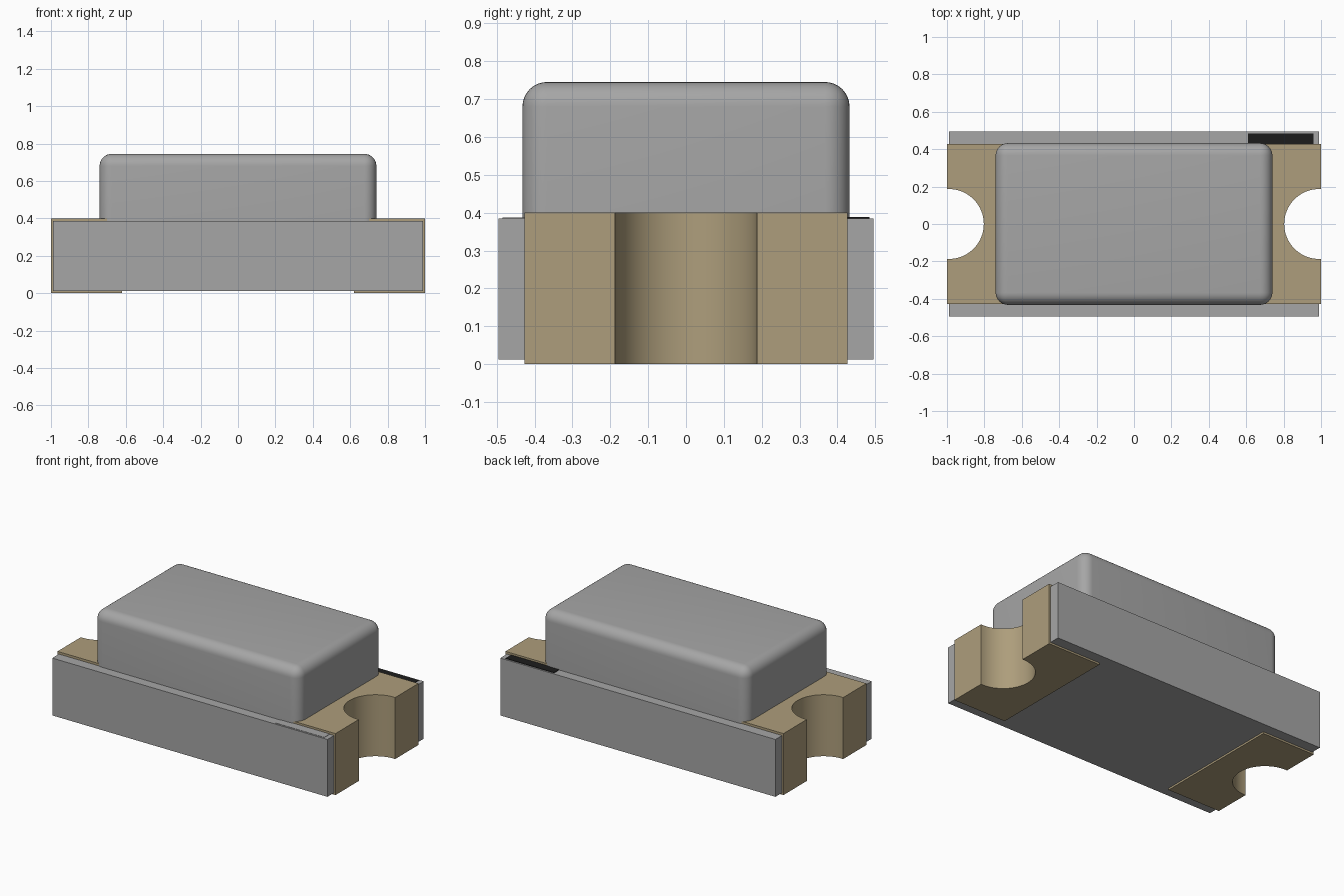
import bpy, bmesh, math

if "Cube" in bpy.data.objects:
    bpy.data.objects.remove(bpy.data.objects["Cube"])


def material(name, rgb):
    m = bpy.data.materials.new(name)
    m.diffuse_color = (*rgb, 1)
    m.use_nodes = True
    m.node_tree.nodes["Principled BSDF"].inputs["Base Color"].default_value = m.diffuse_color
    return m


GREY = material("grey plastic", (0.38, 0.38, 0.38))
TAN = material("tan metal", (0.42, 0.34, 0.20))
BLACK = material("black ink", (0.012, 0.012, 0.012))


def finish(name, bm, mat, smooth=True):
    bmesh.ops.recalc_face_normals(bm, faces=bm.faces)
    me = bpy.data.meshes.new(name)
    bm.to_mesh(me)
    bm.free()
    me.materials.append(mat)
    ob = bpy.data.objects.new(name, me)
    bpy.context.collection.objects.link(ob)
    if smooth:
        bpy.ops.object.select_all(action='DESELECT')
        ob.select_set(True)
        bpy.context.view_layer.objects.active = ob
        bpy.ops.object.shade_smooth_by_angle(angle=math.radians(30))
    return ob


def extrude(name, outline, z0, z1, mat):
    bm = bmesh.new()
    face = bm.faces.new([bm.verts.new((x, y, z0)) for x, y in outline])
    top = bmesh.ops.extrude_face_region(bm, geom=[face])["geom"]
    bmesh.ops.translate(bm, vec=(0, 0, z1 - z0),
                        verts=[v for v in top if isinstance(v, bmesh.types.BMVert)])
    return finish(name, bm, mat)


def box(x0, x1, y0, y1):
    return [(x0, y0), (x1, y0), (x1, y1), (x0, y1)]


def notch(x, r, n=32):
    # half circle biting into the +x end, from -y to +y
    return [(x - r * math.sin(math.pi * i / n), -r * math.cos(math.pi * i / n))
            for i in range(n + 1)]


# circuit board with a notch at both ends
right = [(0.99, -0.495)] + notch(0.99, 0.195) + [(0.99, 0.495)]
extrude("board", right + [(-x, -y) for x, y in right], 0.012, 0.385, GREY)

# metal end terminals wrapping over the board ends
for side, label in ((1, "right"), (-1, "left")):
    pad = [(0.62, -0.427), (1, -0.427)] + notch(1, 0.187)[:1]
    pad += [(0.99 + (x - 0.99), y) for x, y in notch(0.99, 0.187)]
    pad += [(1, 0.187), (1, 0.427), (0.62, 0.427)]
    extrude(label + "_terminal", [(side * x, y) for x, y in pad], 0, 0.4, TAN)

# rounded lens block
bm = bmesh.new()
bmesh.ops.create_cube(bm, size=1)
for v in bm.verts:
    v.co = (v.co.x * 1.48, v.co.y * 0.864, 0.745 if v.co.z > 0 else 0.38)
edges = [e for e in bm.edges if max(v.co.z for v in e.verts) > 0.5]
bmesh.ops.bevel(bm, geom=edges, offset=0.065, segments=8, profile=0.5, affect='EDGES')
finish("lens", bm, GREY)

# polarity mark on the back edge and its plain twin on the front edge
extrude("polarity_mark", box(0.61, 0.96, 0.425, 0.485), 0.383, 0.388, BLACK)
extrude("front_mark", box(0.61, 0.96, -0.485, -0.425), 0.383, 0.387, GREY)
